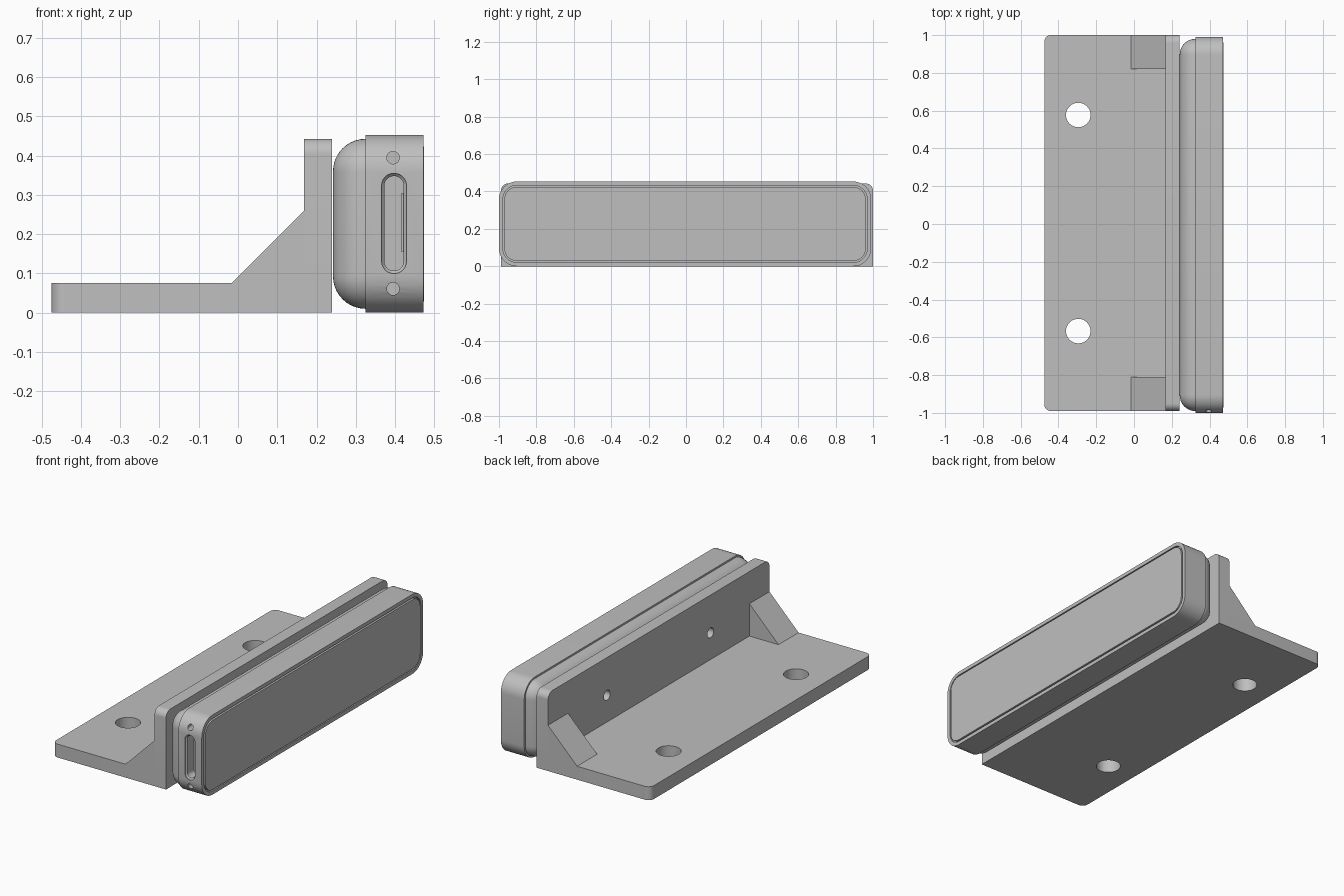
import bpy, bmesh, math
from mathutils import Vector

if "Cube" in bpy.data.objects:
    bpy.data.objects.remove(bpy.data.objects["Cube"])

grey = bpy.data.materials.new("plain grey")
grey.diffuse_color = (0.52, 0.52, 0.52, 1)
grey.use_nodes = True
grey.node_tree.nodes["Principled BSDF"].inputs["Base Color"].default_value = grey.diffuse_color


def rounded(corners, seg=10):
    """2D outline from (u, v, radius) corners; right angles may be rounded."""
    out = []
    for i, (u, v, r) in enumerate(corners):
        p = Vector((u, v))
        if r == 0:
            out.append(p)
            continue
        a = (Vector(corners[i - 1][:2]) - p).normalized()
        b = (Vector(corners[(i + 1) % len(corners)][:2]) - p).normalized()
        c = p + r * (a + b)
        for k in range(seg + 1):
            t = math.pi / 2 * k / seg
            out.append(c - r * (b * math.cos(t) + a * math.sin(t)))
    return out


def rect(u0, u1, v0, v1, r, inset=0.0):
    r = max(r - inset, 0.004)
    u0, u1, v0, v1 = u0 + inset, u1 - inset, v0 + inset, v1 - inset
    return rounded([(u0, v0, r), (u1, v0, r), (u1, v1, r), (u0, v1, r)])


def circle(u, v, r, n=32):
    return [Vector((u + r * math.cos(2 * math.pi * k / n),
                    v + r * math.sin(2 * math.pi * k / n))) for k in range(n)]


def loft(name, axis, rings):
    """Skin (position, outline) rings along an axis and cap both ends."""
    place = {"x": lambda w, p: (w, p.x, p.y),
             "y": lambda w, p: (p.x, w, p.y),
             "z": lambda w, p: (p.x, p.y, w)}[axis]
    bm = bmesh.new()
    loops = [[bm.verts.new(place(w, p)) for p in pts] for w, pts in rings]
    for lo, hi in zip(loops, loops[1:]):
        n = len(lo)
        for i in range(n):
            j = (i + 1) % n
            bm.faces.new((lo[i], lo[j], hi[j], hi[i]))
    bm.faces.new(loops[0])
    bm.faces.new(loops[-1])
    bmesh.ops.recalc_face_normals(bm, faces=bm.faces)
    me = bpy.data.meshes.new(name)
    bm.to_mesh(me)
    bm.free()
    me.materials.append(grey)
    ob = bpy.data.objects.new(name, me)
    bpy.context.collection.objects.link(ob)
    return ob


def prism(name, axis, w0, w1, pts):
    return loft(name, axis, [(w0, pts), (w1, pts)])


def activate(ob):
    bpy.ops.object.select_all(action='DESELECT')
    ob.select_set(True)
    bpy.context.view_layer.objects.active = ob


def cut(ob, cutters):
    activate(ob)
    for c in cutters:
        m = ob.modifiers.new("cut", 'BOOLEAN')
        m.operation, m.solver, m.object = 'DIFFERENCE', 'EXACT', c
        bpy.ops.object.modifier_apply(modifier=m.name)
        bpy.data.objects.remove(c)


Y0, Y1 = -0.99, 1.0            # bracket ends

# Bracket base plate with two mounting holes
base = prism("base_plate", "z", 0, 0.076, rounded(
    [(-0.475, Y0, 0.035), (0.24, Y0, 0), (0.24, Y1, 0), (-0.475, Y1, 0.035)]))
cut(base, [prism("cutter", "z", -0.1, 0.2, circle(-0.295, y, 0.065))
           for y in (0.577, -0.567)])

# Upright wall with rounded top corners and two screw holes
wall = prism("upright_wall", "x", 0.168, 0.24, rounded(
    [(Y0, 0.076, 0), (Y1, 0.076, 0), (Y1, 0.443, 0.04), (Y0, 0.443, 0.04)]))
cut(wall, [prism("cutter", "x", 0.1, 0.3, circle(y, 0.228, 0.028, 24))
           for y in (0.47, -0.46)])

# Triangular gussets at both ends
tri = [Vector(p) for p in ((-0.015, 0.076), (0.168, 0.076), (0.168, 0.26))]
gussets = [prism("gusset_front", "y", Y0, Y0 + 0.18, tri),
           prism("gusset_back", "y", Y1 - 0.18, Y1, tri)]

# Rear housing with a large round edge toward the wall
D = (-1.0, 0.99, 0.0, 0.453, 0.095)
rings = [(0.335, rect(*D, 0.01))]
for k in range(11):
    t = math.pi / 2 * k / 10
    rings.append((0.325 - 0.083 * math.sin(t),
                  rect(*D, 0.01 + 0.083 * (1 - math.cos(t)))))
rear = loft("rear_housing", "x", rings)

# Front housing: rim, thin groove and flat panel
front = loft("front_housing", "x", [
    (x, rect(*D, i)) for x, i in
    ((0.325, 0), (0.472, 0), (0.472, 0.021), (0.460, 0.021),
     (0.460, 0.029), (0.474, 0.029))])

# Chamfered slot and two small holes in the front end
S = (0.366, 0.429, 0.1, 0.355, 0.031)
slot = loft("cutter", "y", [(-1.02, rect(*S)), (-0.995, rect(*S)),
                            (-0.988, rect(*S, 0.007)), (-0.93, rect(*S, 0.007))])
cut(front, [slot] + [prism("cutter", "y", -1.05, -0.95, circle(0.395, z, 0.016, 24))
                     for z in (0.395, 0.061)])

# Small tab inside the slot
tab = prism("slot_tab", "y", -0.975, -0.92, rect(0.415, 0.426, 0.155, 0.305, 0.004))

for ob in [base, wall, rear, front, tab] + gussets:
    activate(ob)
    bpy.ops.object.shade_smooth_by_angle(angle=math.radians(30))
